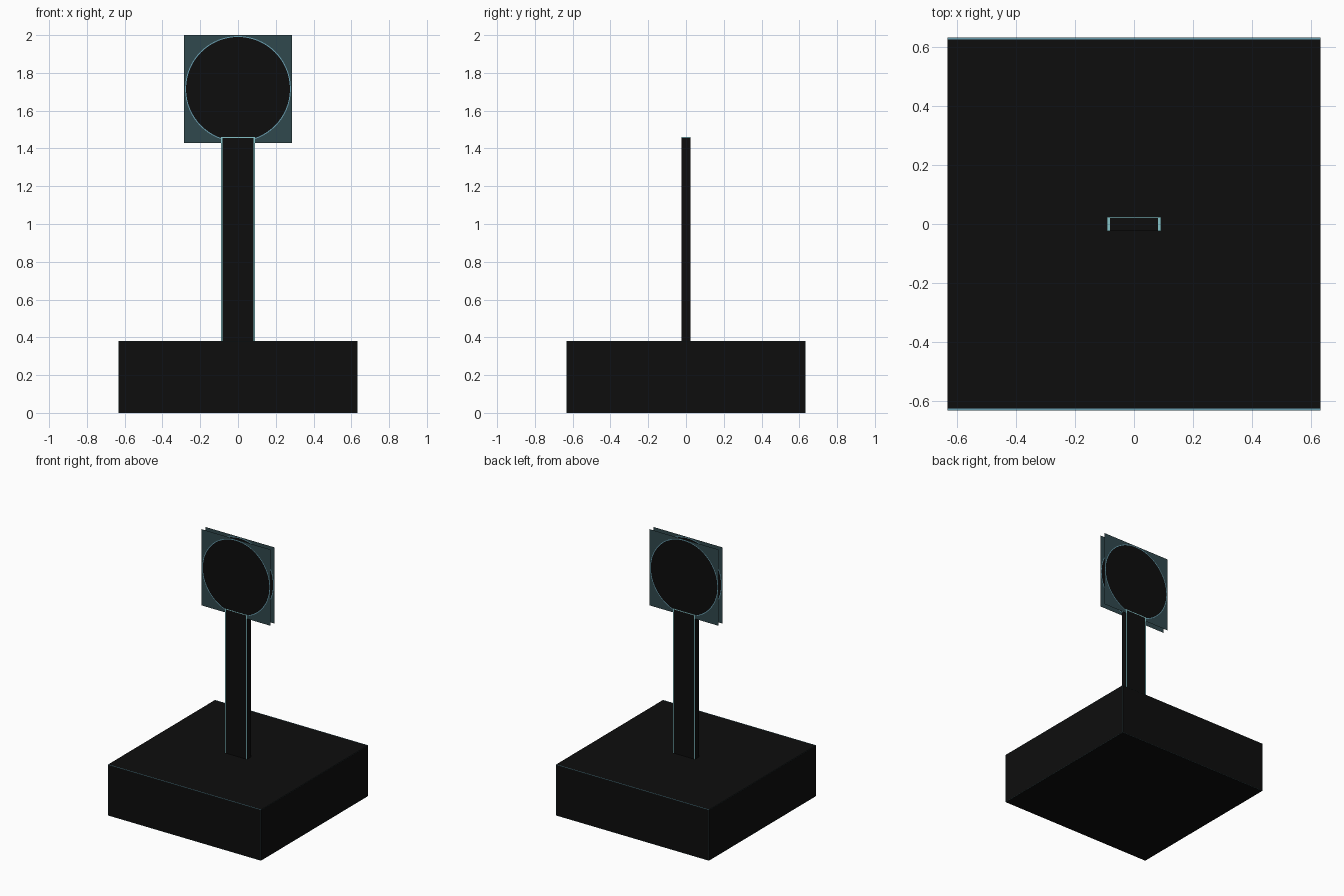
import bpy, bmesh, math
from mathutils import Vector

if "Cube" in bpy.data.objects:
    bpy.data.objects.remove(bpy.data.objects["Cube"])


def material(name, rgb):
    m = bpy.data.materials.new(name)
    m.diffuse_color = (*rgb, 1)
    m.use_nodes = True
    m.node_tree.nodes["Principled BSDF"].inputs["Base Color"].default_value = m.diffuse_color
    return m


BLACK = material("black", (0.004, 0.004, 0.004))
TEAL = material("dark teal", (0.030, 0.066, 0.075))
CYAN = material("pale cyan", (0.24, 0.55, 0.58))
BLUE = material("soft blue", (0.14, 0.34, 0.43))
MATS = [BLACK, TEAL, CYAN, BLUE]


def finish(name, bm):
    me = bpy.data.meshes.new(name)
    bm.to_mesh(me)
    bm.free()
    for m in MATS:
        me.materials.append(m)
    ob = bpy.data.objects.new(name, me)
    bpy.context.collection.objects.link(ob)
    return ob


def cut_box(name, half, z0, z1, cuts, rule):
    """Box cut along axis planes; rule(centre, normal) picks each face's colour."""
    bm = bmesh.new()
    bmesh.ops.create_cube(bm, size=1)
    for v in bm.verts:
        v.co = (v.co.x * 2 * half[0], v.co.y * 2 * half[1],
                z0 + (v.co.z + 0.5) * (z1 - z0))
    for axis, pos in cuts:
        no = Vector((0, 0, 0))
        no[axis] = 1
        bmesh.ops.bisect_plane(bm, geom=bm.verts[:] + bm.edges[:] + bm.faces[:],
                               plane_co=no * pos, plane_no=no)
    bm.normal_update()
    for f in bm.faces:
        f.material_index = rule(f.calc_center_median(), f.normal)
    return finish(name, bm)


# Base block with thin edge lines
B, BH, E = 0.633, 0.38, 0.003


def base_rule(c, n):
    if n.z > 0.5:
        return 3 if abs(c.y) > B - 0.006 else 0
    if n.z < -0.5:
        return 0
    side = abs(c.x) if abs(n.y) > 0.5 else abs(c.y)
    return 1 if side > B - E or c.z < E or c.z > BH - E else 0


cut_box("base", (B, B), 0, BH,
        [(0, B - E), (0, E - B), (1, B - 0.006), (1, 0.006 - B),
         (1, B - E), (1, E - B), (2, E), (2, BH - E)], base_rule)

# Flat post with bright edge strips
PX, PY, PT, S = 0.091, 0.0235, 1.46, 0.009


def post_rule(c, n):
    if abs(n.x) < 0.5 and abs(n.z) > -1 and n.z > -0.5 and abs(c.x) > PX - S:
        return 2
    if abs(n.z) < 0.5 and c.z > PT - 0.006:
        return 2
    return 2 if n.z > 0.5 and c.y > PY - 0.003 else 0


cut_box("post", (PX, PY), BH, PT,
        [(0, PX - S), (0, S - PX), (1, PY - 0.003), (2, PT - 0.006)], post_rule)


# Paper-thin sign panels: disc, outline ring and square surround
def sign_panel(name, y, facing):
    n, half, zc = 64, 0.285, 1.715
    bm = bmesh.new()
    loops = []
    for r in (0.275, 0.280, None):
        loop = []
        for i in range(n):
            a = 2 * math.pi * i / n
            c, s = math.cos(a), math.sin(a)
            k = r if r else half / max(abs(c), abs(s))
            loop.append(bm.verts.new((k * c, y, zc + k * s)))
        loops.append(loop)
    bm.faces.new(loops[0]).material_index = 0
    for inner, outer, mat in ((loops[0], loops[1], 3), (loops[1], loops[2], 1)):
        for i in range(n):
            j = (i + 1) % n
            bm.faces.new((inner[i], outer[i], outer[j], inner[j])).material_index = mat
    bm.normal_update()
    for f in bm.faces:
        if f.normal.y * facing < 0:
            f.normal_flip()
    return finish(name, bm)


sign_panel("front_sign_panel", -0.022, -1)
sign_panel("back_sign_panel", 0.022, 1)
